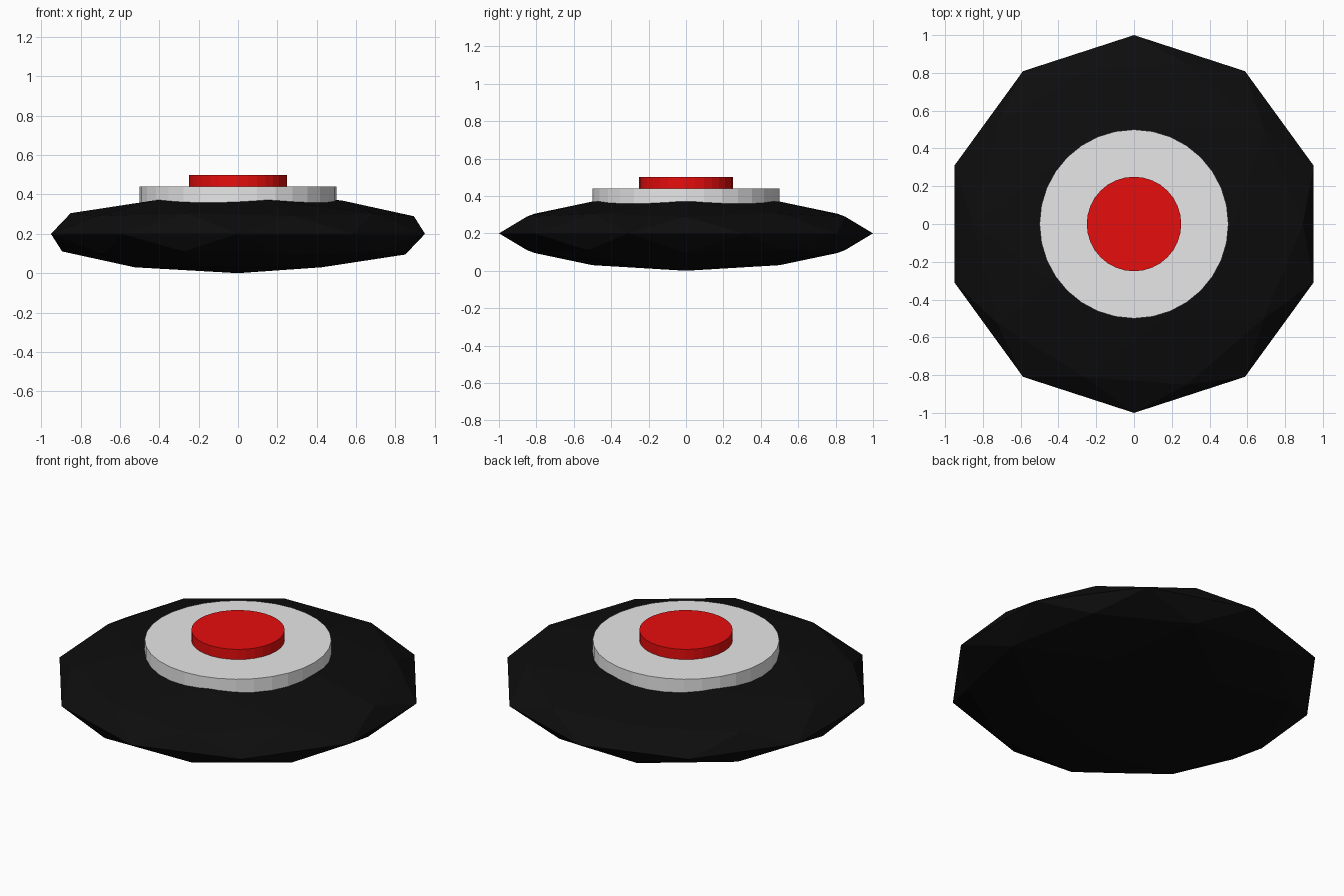
import bpy

cube = bpy.data.objects.get("Cube")
if cube:
    bpy.data.objects.remove(cube, do_unlink=True)


def material(name, rgb):
    mat = bpy.data.materials.new(name)
    mat.use_nodes = True
    color = (*rgb, 1)
    mat.diffuse_color = color
    mat.node_tree.nodes["Principled BSDF"].inputs["Base Color"].default_value = color
    return mat


def finish(name, mat):
    obj = bpy.context.object
    obj.name = name
    obj.data.materials.append(mat)
    return obj


def disc(name, radius, bottom, top, mat):
    bpy.ops.mesh.primitive_cylinder_add(
        vertices=32, radius=radius, depth=top - bottom,
        location=(0, 0, (bottom + top) / 2))
    return finish(name, mat)


black = material("black", (0.004, 0.004, 0.004))
light_grey = material("light grey", (0.8, 0.8, 0.8))
red = material("red", (0.8, 0.004, 0.004))

# Flattened faceted base
bpy.ops.mesh.primitive_ico_sphere_add(subdivisions=2, radius=1, location=(0, 0, 0.2))
base = finish("faceted_base", black)
base.scale.z = 0.2

# Ring plate and push button stacked on the base
disc("button_plate", 0.5, 0.34, 0.44, light_grey)
disc("push_button", 0.25, 0.40, 0.50, red)
